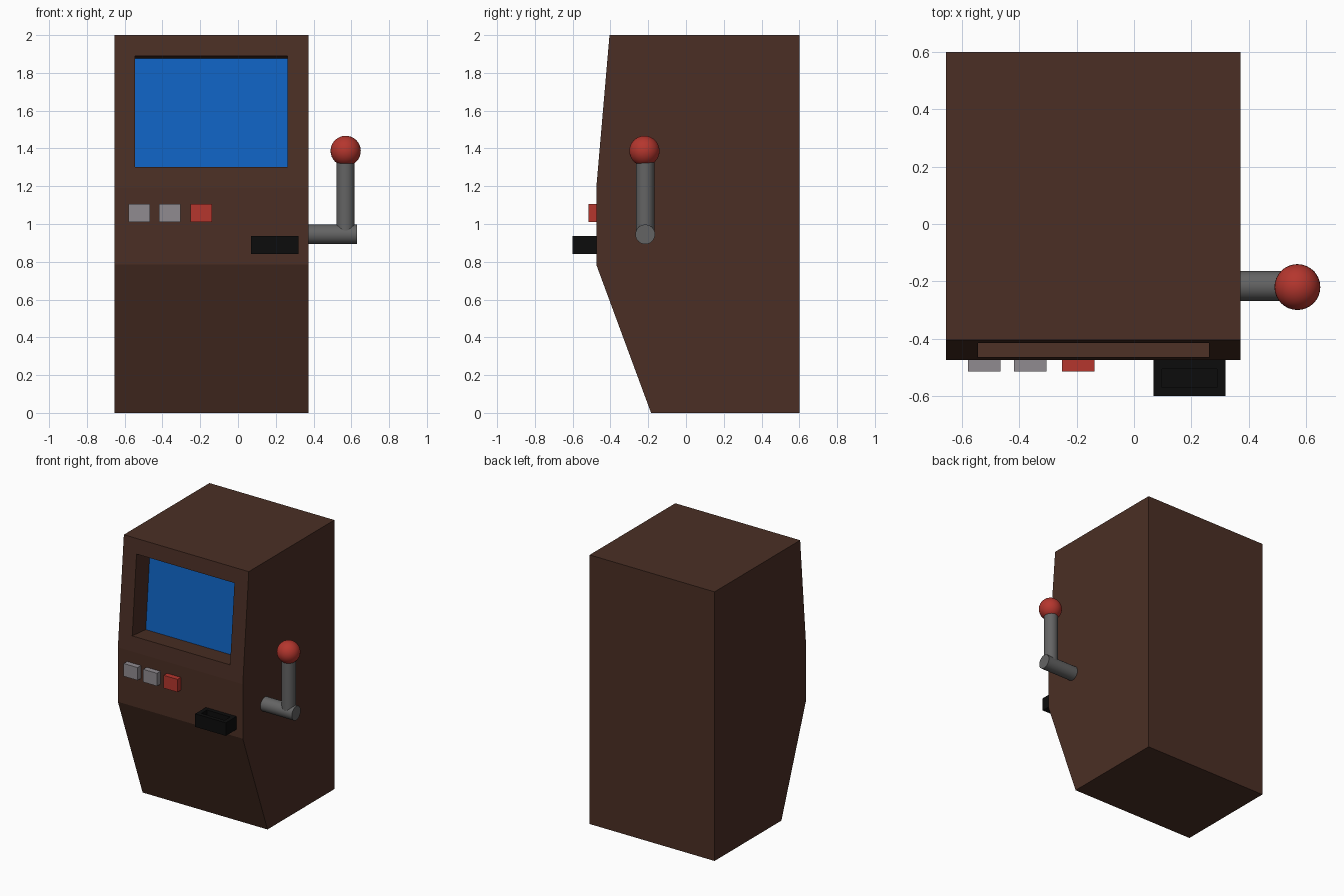
import bpy, bmesh
from math import radians
from mathutils import Vector, Matrix

cube = bpy.data.objects.get("Cube")
if cube:
    bpy.data.objects.remove(cube, do_unlink=True)


def material(name, rgb):
    m = bpy.data.materials.new(name)
    m.use_nodes = True
    m.diffuse_color = (*rgb, 1)
    m.node_tree.nodes["Principled BSDF"].inputs["Base Color"].default_value = (*rgb, 1)
    return m


BROWN = material("dark_brown", (0.07, 0.028, 0.018))
BLUE = material("screen_blue", (0.005, 0.125, 0.54))
SILVER = material("button_silver", (0.28, 0.26, 0.28))
RED = material("red", (0.46, 0.037, 0.027))
STEEL = material("lever_grey", (0.127, 0.127, 0.127))
BLACK = material("tray_black", (0.0037, 0.0037, 0.0037))


def finish(name, bm, *mats, smooth=False):
    bmesh.ops.recalc_face_normals(bm, faces=bm.faces)
    mesh = bpy.data.meshes.new(name)
    bm.to_mesh(mesh)
    bm.free()
    for m in mats:
        mesh.materials.append(m)
    ob = bpy.data.objects.new(name, mesh)
    bpy.context.collection.objects.link(ob)
    if smooth:
        bpy.ops.object.select_all(action='DESELECT')
        ob.select_set(True)
        bpy.context.view_layer.objects.active = ob
        bpy.ops.object.shade_smooth_by_angle(angle=radians(40))
    return ob


def sink(bm, face, margin, depth):
    """Inset a face and push its middle inward; returns the sunken face."""
    bm.normal_update()
    normal = face.normal.copy()
    bmesh.ops.inset_region(bm, faces=[face], thickness=margin, use_even_offset=True)
    floor = bmesh.ops.extrude_discrete_faces(bm, faces=[face])["faces"][0]
    bmesh.ops.translate(bm, verts=floor.verts, vec=-normal * depth)
    return floor


def box_mesh(lo, hi):
    lo, hi = Vector(lo), Vector(hi)
    bm = bmesh.new()
    bmesh.ops.create_cube(bm, size=1, matrix=Matrix.Translation((lo + hi) / 2)
                          @ Matrix.Diagonal((*(hi - lo), 1)))
    return bm


def rod(name, start, end, radius):
    start, end = Vector(start), Vector(end)
    axis = end - start
    turn = axis.to_track_quat('Z', 'Y').to_matrix().to_4x4()
    bm = bmesh.new()
    bmesh.ops.create_cone(bm, cap_ends=True, segments=32, radius1=radius, radius2=radius,
                          depth=axis.length, matrix=Matrix.Translation((start + end) / 2) @ turn)
    return finish(name, bm, STEEL, smooth=True)


# Cabinet: side profile (y, z) swept across the width, screen sunk in the upper front
LEFT, RIGHT, FRONT = -0.655, 0.372, -0.475
profile = [(-0.185, 0), (FRONT, 0.785), (FRONT, 1.19), (-0.405, 2), (0.6, 2), (0.6, 0)]
bm = bmesh.new()
side = bm.faces.new([bm.verts.new((LEFT, y, z)) for y, z in profile])
swept = bmesh.ops.extrude_face_region(bm, geom=[side])["geom"]
bmesh.ops.translate(bm, vec=(RIGHT - LEFT, 0, 0),
                    verts=[v for v in swept if isinstance(v, bmesh.types.BMVert)])
bmesh.ops.recalc_face_normals(bm, faces=bm.faces)
upper = min((f for f in bm.faces if f.calc_center_median().z > 1.4),
            key=lambda f: f.calc_center_median().y)
sink(bm, upper, 0.111, 0.16).material_index = 1
finish("cabinet", bm, BROWN, BLUE)

# Row of push buttons
for name, x, mat in (("left_button", -0.522, SILVER), ("middle_button", -0.362, SILVER),
                     ("right_button", -0.194, RED)):
    finish(name, box_mesh((x - 0.057, -0.515, 1.01), (x + 0.057, FRONT + 0.01, 1.105)), mat)

# Coin tray, open at the top
bm = box_mesh((0.068, -0.6, 0.84), (0.32, FRONT, 0.937))
bm.normal_update()
sink(bm, max(bm.faces, key=lambda f: f.normal.z), 0.03, 0.06)
finish("coin_tray", bm, BLACK)

# Pull lever
rod("lever_axle", (RIGHT - 0.01, -0.216, 0.945), (0.63, -0.216, 0.945), 0.052)
rod("lever_arm", (0.569, -0.216, 0.945), (0.569, -0.216, 1.36), 0.048)
bm = bmesh.new()
bmesh.ops.create_uvsphere(bm, u_segments=32, v_segments=16, radius=0.08,
                          matrix=Matrix.Translation((0.57, -0.22, 1.387)))
finish("lever_knob", bm, RED, smooth=True)
